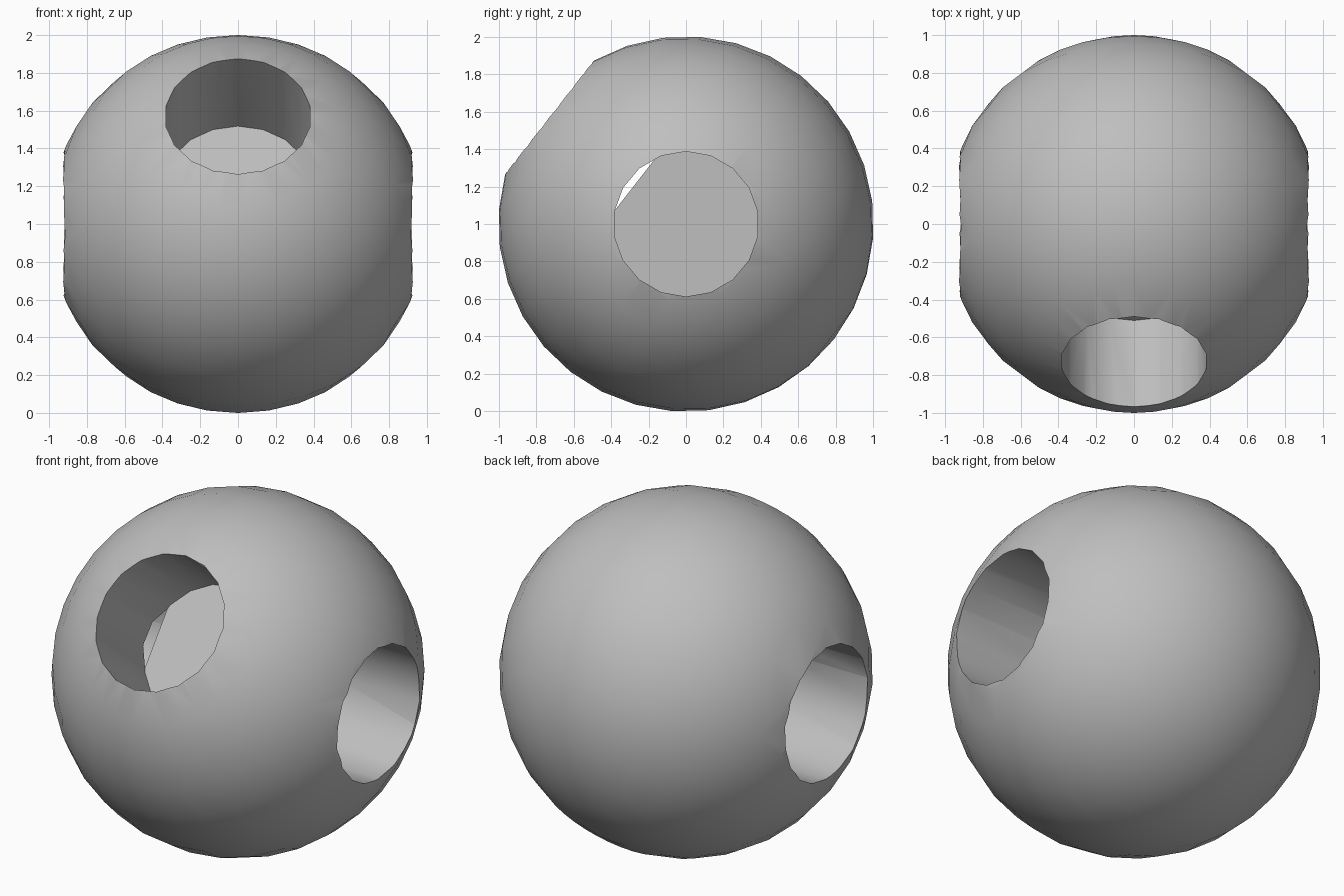
import bpy
import math
from mathutils import Vector

cube = bpy.data.objects.get("Cube")
if cube:
    bpy.data.objects.remove(cube, do_unlink=True)

CENTRE = Vector((0, 0, 1))
TILT = math.radians(52)      # lean of the ball's pole towards the front
HOLE_RADIUS = 0.388
HOLE_SIDES = 18
FLOOR = 0.345                # distance of each socket floor from the centre
DEPTH = 1.0                  # cutter length, reaching past the surface

# Plain grey material
grey = bpy.data.materials.new("plain_grey")
grey.use_nodes = True
colour = (0.52, 0.52, 0.52, 1)
grey.diffuse_color = colour
grey.node_tree.nodes["Principled BSDF"].inputs["Base Color"].default_value = colour

# Ball, with its pole on the front socket's axis
bpy.ops.mesh.primitive_uv_sphere_add(segments=32, ring_count=16, radius=1.003,
                                     location=CENTRE, rotation=(TILT, 0, 0))
ball = bpy.context.object
ball.name = "connector_ball"
ball.data.materials.append(grey)


def socket_cutter(name, direction, spin):
    """Flat-ended cylinder that bores a blind socket along a direction."""
    rotation = direction.to_track_quat("Z", "Y").to_euler()
    bpy.ops.mesh.primitive_cylinder_add(
        vertices=HOLE_SIDES, radius=HOLE_RADIUS, depth=DEPTH,
        location=CENTRE + direction * (FLOOR + DEPTH / 2), rotation=rotation)
    cutter = bpy.context.object
    cutter.name = name
    cutter.rotation_euler.rotate_axis("Z", spin)
    cutter.data.materials.append(grey)
    cutter.hide_render = True
    return cutter


# Three blind sockets: tilted front, left and right
half_step = math.pi / HOLE_SIDES
cutters = [
    socket_cutter("front_socket_cutter",
                  Vector((0, -math.sin(TILT), math.cos(TILT))), 0),
    socket_cutter("left_socket_cutter", Vector((1, 0, 0)), half_step * 0),
    socket_cutter("right_socket_cutter", Vector((-1, 0, 0)), half_step * 0),
]

bpy.ops.object.select_all(action="DESELECT")
ball.select_set(True)
bpy.context.view_layer.objects.active = ball
for cutter in cutters:
    bore = ball.modifiers.new(cutter.name, "BOOLEAN")
    bore.operation = "DIFFERENCE"
    bore.solver = "EXACT"
    bore.object = cutter
    bpy.ops.object.modifier_apply(modifier=bore.name)
    bpy.data.objects.remove(cutter, do_unlink=True)

# Smooth surfaces with crisp socket rims
bpy.ops.object.shade_smooth_by_angle(angle=math.radians(30))
